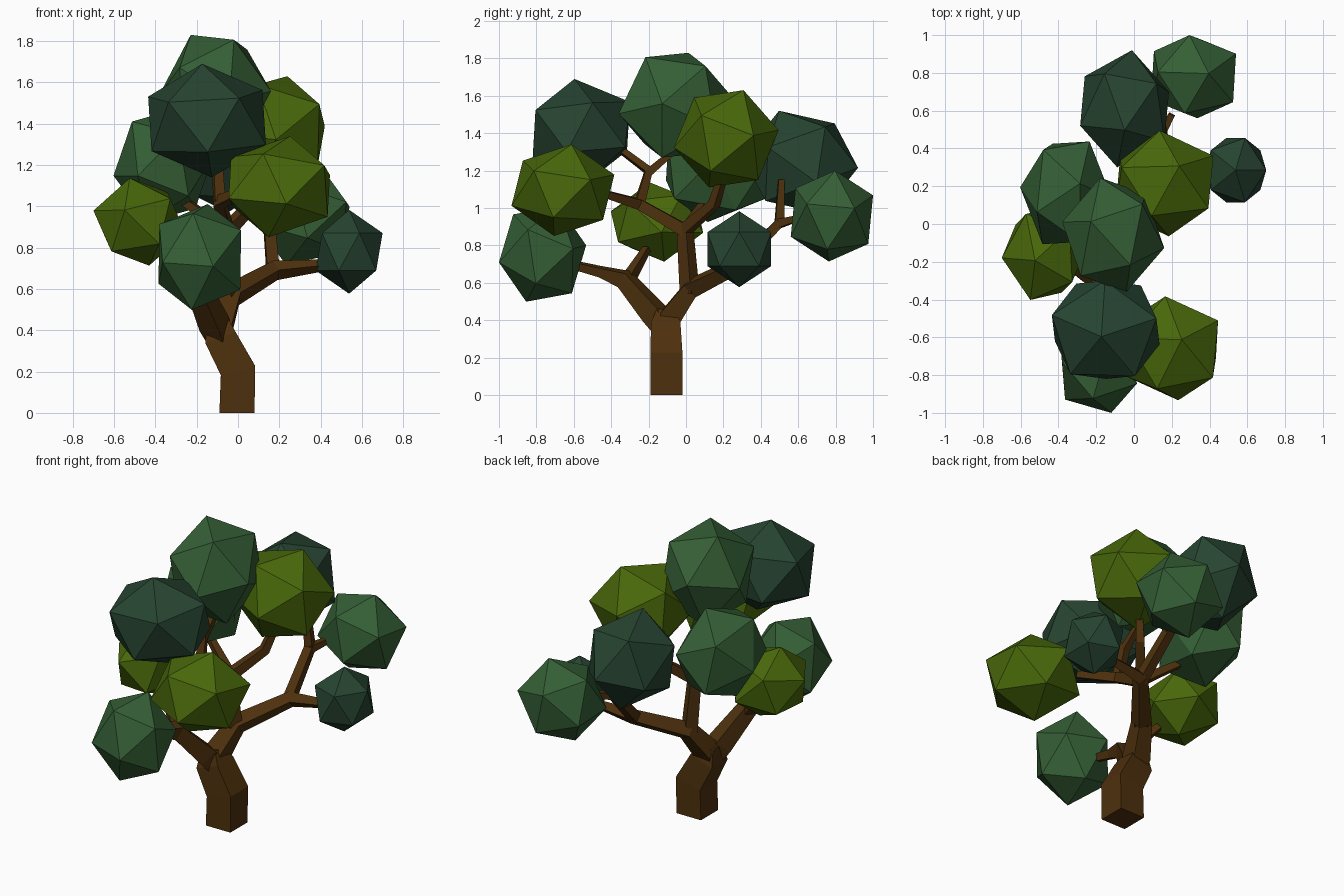
import bpy, bmesh
from mathutils import Vector, Matrix

if "Cube" in bpy.data.objects:
    bpy.data.objects.remove(bpy.data.objects["Cube"])


def material(name, rgb):
    m = bpy.data.materials.new(name)
    m.diffuse_color = (*rgb, 1)
    m.use_nodes = True
    m.node_tree.nodes["Principled BSDF"].inputs["Base Color"].default_value = m.diffuse_color
    return m


BARK = material("bark", (0.075, 0.030, 0.004))
DARK = material("dark_leaf", (0.020, 0.058, 0.031))
MID = material("mid_leaf", (0.035, 0.114, 0.036))
OLIVE = material("olive_leaf", (0.066, 0.138, 0.003))


def finish(bm, name, mat):
    bmesh.ops.recalc_face_normals(bm, faces=bm.faces)
    me = bpy.data.meshes.new(name)
    bm.to_mesh(me)
    bm.free()
    me.materials.append(mat)
    ob = bpy.data.objects.new(name, me)
    bpy.context.collection.objects.link(ob)
    return ob


def limb(name, path):
    """Square tapering tube through (x, y, z, half width) points."""
    pts = [Vector(p[:3]) for p in path]
    dirs = [(b - a).normalized() for a, b in zip(pts, pts[1:])]
    tangents = [dirs[0]] + [(a + b).normalized() for a, b in zip(dirs, dirs[1:])] + [dirs[-1]]
    t = tangents[0]
    u = t.cross(Vector((0, 0, 1)))
    u = u.normalized() if u.length > 0.05 else Vector((1, 0, 0))
    bm = bmesh.new()
    rings = []
    for i, p in enumerate(pts):
        if i:
            u = tangents[i - 1].rotation_difference(tangents[i]) @ u
        v = tangents[i].cross(u).normalized()
        r = path[i][3]
        rings.append([bm.verts.new(p + r * (a * u + b * v))
                      for a, b in ((-1, -1), (1, -1), (1, 1), (-1, 1))])
    for lo, hi in zip(rings, rings[1:]):
        for k in range(4):
            bm.faces.new((lo[k], lo[k - 1], hi[k - 1], hi[k]))
    bm.faces.new(rings[0])
    bm.faces.new(rings[-1])
    return finish(bm, name, BARK)


def leaf_clump(name, mat, centre, half, pole, side):
    """Icosahedron with corners toward pole and side, fitted to a box."""
    c, h = Vector(centre), Vector(half)
    z = Vector([p / s for p, s in zip(pole, half)]).normalized()
    b = Vector([p / s for p, s in zip(side, half)])
    x = (b - z * b.dot(z)).normalized()
    y = z.cross(x)
    bm = bmesh.new()
    bmesh.ops.create_icosphere(bm, subdivisions=1, radius=1,
                               matrix=Matrix((x, y, z)).transposed().to_4x4())
    ext = [max(abs(v.co[k]) for v in bm.verts) for k in range(3)]
    for v in bm.verts:
        v.co = c + Vector([v.co[k] * h[k] / ext[k] for k in range(3)])
    return finish(bm, name, mat)


# Trunk and main limbs
limb("trunk", [(-0.005, -0.105, 0, .085), (0, -0.105, .205, .086),
               (-.085, -.108, .365, .078), (-.1, -.105, .45, .05)])
limb("front_limb", [(-.075, -.1, .32, .04), (-.115, -.165, .43, .056), (-.2, -.33, .62, .043),
                    (-.22, -.46, .66, .025), (-.22, -.62, .70, .019)])
limb("back_limb", [(-.085, -.11, .34, .045), (-.085, -.08, .42, .058), (-.03, .03, .57, .044),
                   (.18, .27, .69, .034), (.42, .29, .715, .02)])
limb("middle_limb", [(-.035, .02, .54, .038), (-.055, -.005, .88, .032),
                     (-.055, -.01, .92, .026)])
# Smaller branches reaching into the leaves
limb("left_branch", [(-.2, -.32, .6, .03), (-.36, -.21, .78, .018)])
limb("back_branch", [(.17, .26, .68, .03), (.15, .5, .92, .026), (.12, .51, 1.15, .016)])
limb("back_twig", [(.15, .49, .915, .024), (.2, .58, .94, .017)])
limb("right_branch", [(-.055, -.01, .88, .03), (.08, .15, 1.02, .025), (.12, .19, 1.15, .02)])
limb("far_left_branch", [(-.055, 0, .88, .026), (-.27, .1, 1.03, .018)])
limb("fore_branch", [(-.055, .01, .87, .034), (-.09, -.25, 1.02, .028), (.04, -.45, 1.08, .018)])
limb("upper_branch", [(-.09, -.25, 1.02, .025), (-.1, -.2, 1.2, .023), (-.13, -.36, 1.32, .016)])
limb("upper_twig", [(-.1, -.2, 1.19, .022), (-.1, -.07, 1.3, .016)])

# Leaf clumps: centre, half size, direction of two corners
CLUMPS = [
    ("leaves_upper_front", DARK, (-.15, -.56, 1.415), (.285, .26, .275), (-.02, -.03, .27), (-.28, .07, .15)),
    ("leaves_crown", MID, (-.11, -.058, 1.55), (.27, .303, .28), (.11, -.19, .28), (-.105, .05, .27)),
    ("leaves_upper_right", OLIVE, (.16, .215, 1.37), (.26, .28, .26), (.075, .1, .26), (.255, .165, .02)),
    ("leaves_upper_back", DARK, (-.05, .61, 1.245), (.235, .31, .275), (0, -.11, .255), (.21, .21, .19)),
    ("leaves_lower_back", MID, (.315, .78, .957), (.225, .22, .243), (.07, .015, .235), (0, .22, .18)),
    ("leaves_right", DARK, (.538, .285, .78), (.162, .17, .203), (0, 0, .2), (.165, 0, .09)),
    ("leaves_front_right", OLIVE, (.2, -.658, 1.095), (.245, .275, .245), (.045, .045, .245), (.24, .165, .115)),
    ("leaves_lower_front", MID, (-.185, -.767, .755), (.2, .233, .256), (.035, .09, .255), (.195, -.1, .115)),
    ("leaves_left", OLIVE, (-.477, -.155, .925), (.223, .247, .212), (-.045, -.035, .205), (.2, .18, .18)),
    ("leaves_far_left", MID, (-.36, .165, 1.2), (.243, .272, .275), (.07, .04, .25), (.24, -.035, 0)),
]
for clump in CLUMPS:
    leaf_clump(*clump)
